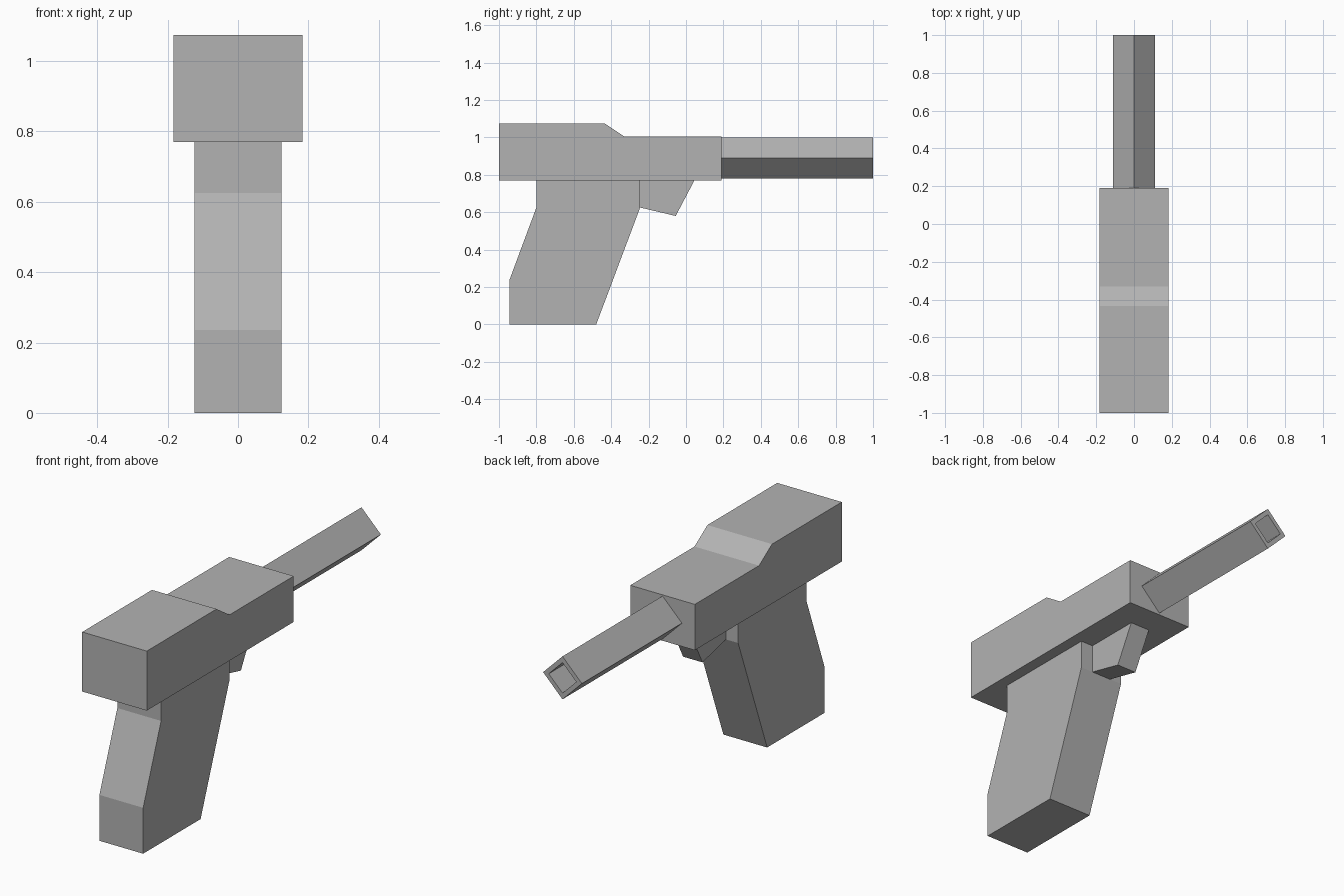
import bpy
import bmesh
from math import cos, sin, pi

cube = bpy.data.objects.get("Cube")
if cube:
    bpy.data.objects.remove(cube, do_unlink=True)

# One plain grey for every part
grey = bpy.data.materials.new("plain grey")
grey.use_nodes = True
colour = (0.45, 0.45, 0.45, 1)
grey.diffuse_color = colour
grey.node_tree.nodes["Principled BSDF"].inputs["Base Color"].default_value = colour


def finish(name, bm):
    bmesh.ops.recalc_face_normals(bm, faces=bm.faces)
    mesh = bpy.data.meshes.new(name)
    bm.to_mesh(mesh)
    bm.free()
    mesh.materials.append(grey)
    obj = bpy.data.objects.new(name, mesh)
    bpy.context.collection.objects.link(obj)
    return obj


def slab(name, profile, half_width):
    """Side profile in (y, z), extruded across x."""
    bm = bmesh.new()
    face = bm.faces.new([bm.verts.new((-half_width, y, z)) for y, z in profile])
    ext = bmesh.ops.extrude_face_region(bm, geom=[face])
    moved = [v for v in ext["geom"] if isinstance(v, bmesh.types.BMVert)]
    bmesh.ops.translate(bm, verts=moved, vec=(2 * half_width, 0, 0))
    return finish(name, bm)


def diamond(bm, radius, y, z):
    return [bm.verts.new((radius * cos(i * pi / 2), y, z + radius * sin(i * pi / 2)))
            for i in range(4)]


# Stepped upper body
slab("body", [(-1, .77), (.19, .77), (.19, 1.005), (-.33, 1.005),
              (-.435, 1.075), (-1, 1.075)], .183)

# Slanted handle
slab("grip", [(-.8, .77), (-.8, .625), (-.945, .235), (-.945, 0),
              (-.48, 0), (-.245, .625), (-.245, .77)], .124)

# Narrow trigger block
slab("trigger", [(-.245, .77), (-.245, .625), (-.055, .58), (.045, .77)], .055)

# Square barrel turned on its corner, with a deep square bore
bm = bmesh.new()
rings = [diamond(bm, r, y, .889) for r, y in
         [(.11, .19), (.11, 1), (.078, 1), (.078, .3)]]
for a, b in zip(rings, rings[1:]):
    for i in range(4):
        j = (i + 1) % 4
        bm.faces.new((a[i], a[j], b[j], b[i]))
bm.faces.new(rings[0])
bm.faces.new(rings[-1])
finish("barrel", bm)
